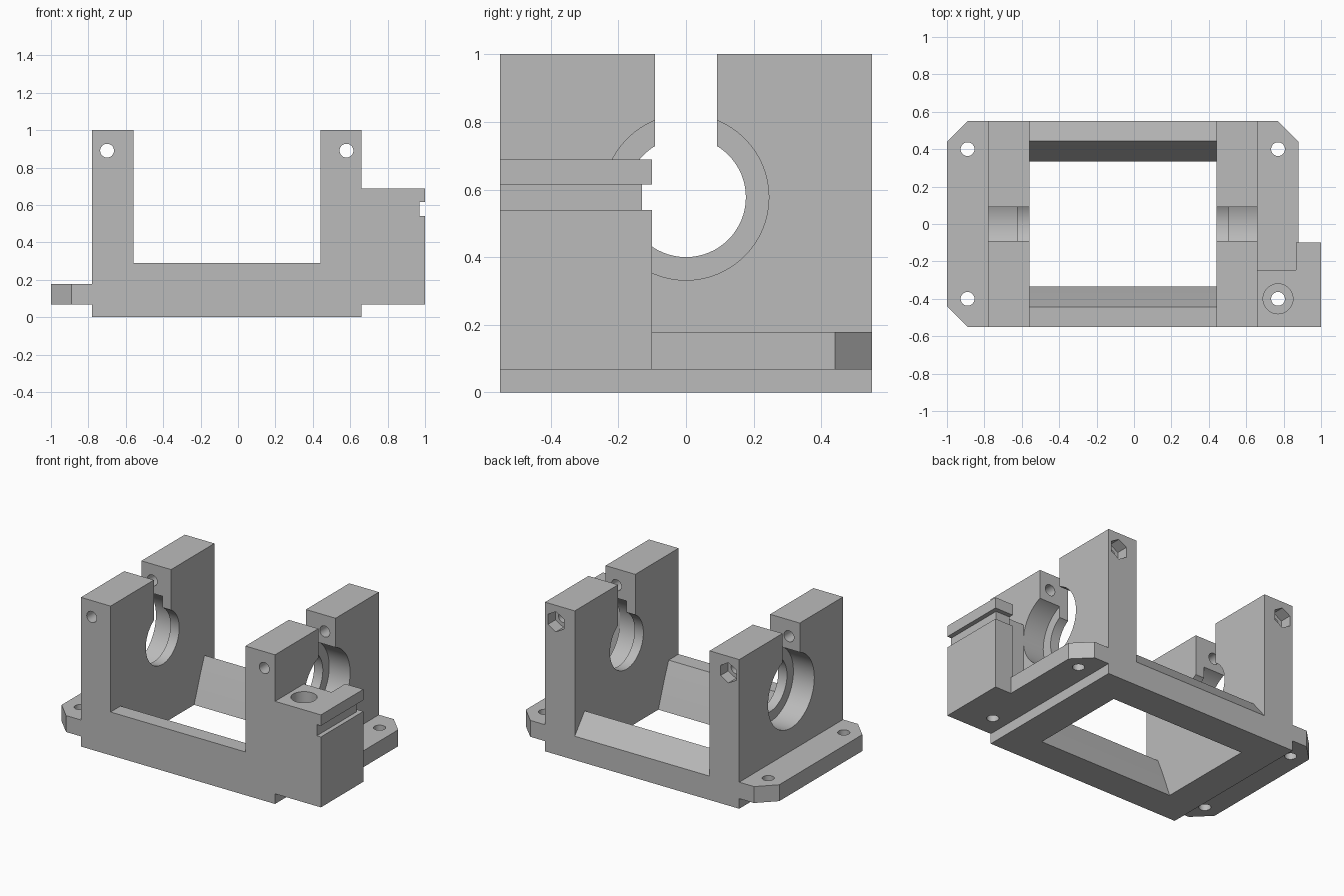
import bpy, bmesh, math
from mathutils import Vector

if "Cube" in bpy.data.objects:
    bpy.data.objects.remove(bpy.data.objects["Cube"], do_unlink=True)

grey = bpy.data.materials.new("plain_grey")
grey.use_nodes = True
COLOUR = (0.5, 0.5, 0.5, 1)
grey.diffuse_color = COLOUR
grey.node_tree.nodes["Principled BSDF"].inputs["Base Color"].default_value = COLOUR


def prism(name, outline, axis, lo, hi):
    """Extrude a 2D outline along an axis, from lo to hi."""
    place = {"x": lambda a, b, t: (t, a, b),
             "y": lambda a, b, t: (a, t, b),
             "z": lambda a, b, t: (a, b, t)}[axis]
    bm = bmesh.new()
    face = bm.faces.new([bm.verts.new(place(a, b, lo)) for a, b in outline])
    new = bmesh.ops.extrude_face_region(bm, geom=[face])["geom"]
    shift = Vector(place(0, 0, hi - lo))
    bmesh.ops.translate(bm, vec=shift, verts=[v for v in new if isinstance(v, bmesh.types.BMVert)])
    bmesh.ops.recalc_face_normals(bm, faces=bm.faces)
    mesh = bpy.data.meshes.new(name)
    bm.to_mesh(mesh)
    bm.free()
    mesh.materials.append(grey)
    obj = bpy.data.objects.new(name, mesh)
    bpy.context.collection.objects.link(obj)
    return obj


def box(name, x0, x1, y0, y1, z0, z1):
    return prism(name, [(x0, y0), (x1, y0), (x1, y1), (x0, y1)], "z", z0, z1)


def rod(name, a, b, radius, axis, lo, hi, sides=48, turn=0):
    step = 2 * math.pi / sides
    ring = [(a + radius * math.cos(turn + i * step), b + radius * math.sin(turn + i * step))
            for i in range(sides)]
    return prism(name, ring, axis, lo, hi)


def combine(target, tool, operation):
    """Apply a boolean and discard the tool."""
    tool.hide_render = True
    mod = target.modifiers.new(operation, "BOOLEAN")
    mod.operation, mod.solver, mod.object = operation, "EXACT", tool
    bpy.context.view_layer.objects.active = target
    bpy.ops.object.modifier_apply(modifier=mod.name)
    bpy.data.objects.remove(tool, do_unlink=True)


MID = -0.06      # centre line between the two walls
INNER, OUTER, EDGE = 0.50, 0.72, 0.94
D = 0.55         # half depth
BORE_Z = 0.577

# Two upright walls with base flanges
body = None
for side in (-1, 1):
    x_in, x_out, x_edge = (MID + side * d for d in (INNER, OUTER, EDGE))
    wall = box("wall", min(x_in, x_out), max(x_in, x_out), -D, D, 0, 1)
    c = x_edge - side * 0.11
    flange = prism("flange", [(x_in + side * 0.1, -D), (c, -D), (x_edge, -D + 0.11),
                              (x_edge, D - 0.11), (c, D), (x_in + side * 0.1, D)], "z", 0.068, 0.178)
    if body is None:
        body = wall
        body.name = "mount_body"
    else:
        combine(body, wall, "UNION")
    combine(body, flange, "UNION")

# Cross bars with sloping inner sides, the rear one also bevelled outside
inner_side = [(0.445, 0.29), (0.40, 0.18), (0.335, 0)]
front = [(-D, 0), (-D, 0.29)] + [(-y, z) for y, z in inner_side]
rear = [(D, 0), (D, 0.16)] + inner_side
for name, outline in (("front_bar", front), ("rear_bar", rear)):
    combine(body, prism(name, outline, "x", MID - 0.6, MID + 0.6), "UNION")

# Side block with a relief pocket and a groove around its outer corner
block = box("side_block", 0.60, 1.0, -D, -0.10, 0.068, 0.688)
combine(block, box("groove", 0.97, 1.1, -0.7, 0, 0.54, 0.615), "DIFFERENCE")
combine(block, box("groove_end", 0.8, 1.1, -0.13, 0, 0.54, 0.615), "DIFFERENCE")
combine(block, box("pocket", 0.5, 0.865, -0.245, 0, 0.178, 0.9), "DIFFERENCE")
combine(body, block, "UNION")

# Bores, counterbores, top slots, clamp screw holes and nut pockets
for side in (-1, 1):
    x_in, x_step, x_out = (MID + side * d for d in (INNER, 0.565, OUTER))
    lo, hi = sorted((x_in - side * 0.1, x_out + side * 0.02))
    combine(body, rod("bore", 0, BORE_Z, 0.177, "x", lo, hi, 64), "DIFFERENCE")
    far = x_out + side * 0.002
    combine(body, rod("counterbore", 0, BORE_Z, 0.245, "x", min(x_step, far), max(x_step, far), 64),
            "DIFFERENCE")
    combine(body, box("slot", lo, hi, -0.091, 0.091, BORE_Z, 1.1), "DIFFERENCE")
    screw_x = MID + side * 0.64
    combine(body, rod("screw_hole", screw_x, 0.89, 0.037, "y", -0.7, 0.7, 32), "DIFFERENCE")
    combine(body, rod("nut_pocket", screw_x, 0.89, 0.068, "y", D - 0.08, 0.7, 6, math.pi / 6),
            "DIFFERENCE")
    # Mounting holes through the flanges
    for y in (-0.40, 0.40):
        combine(body, rod("mount_hole", MID + side * 0.83, y, 0.037, "z", -0.1, 0.9, 32), "DIFFERENCE")

# Wide access hole above the mounting hole in the side block
combine(body, rod("access_hole", MID + 0.83, -0.40, 0.08, "z", 0.178, 0.9, 48), "DIFFERENCE")

# Smooth the round holes, keep all corners crisp
bpy.ops.object.select_all(action="DESELECT")
body.select_set(True)
bpy.context.view_layer.objects.active = body
bpy.ops.object.shade_smooth_by_angle(angle=math.radians(15))
